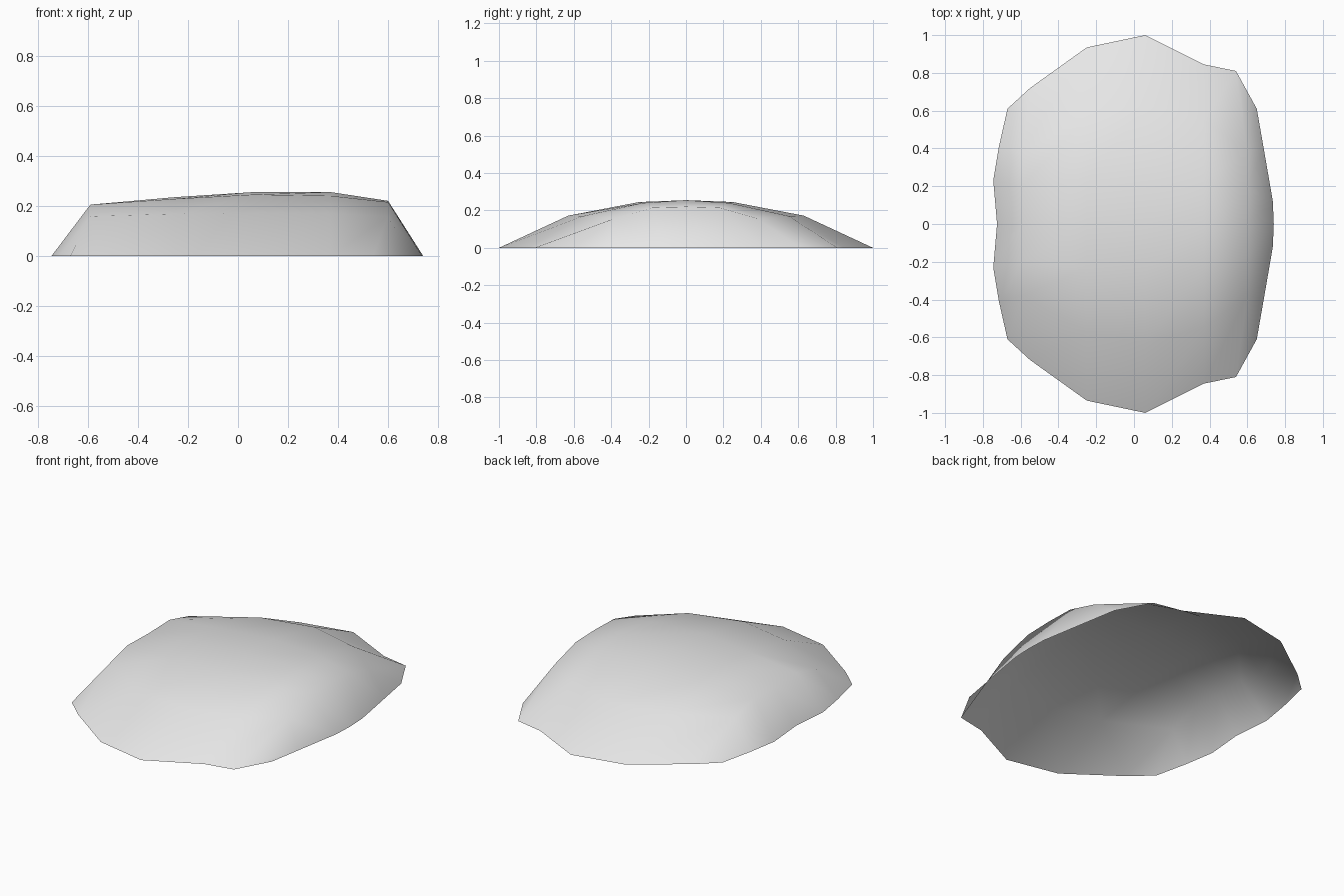
import bpy
import bmesh
from mathutils import Vector

default_cube = bpy.data.objects.get("Cube")
if default_cube:
    bpy.data.objects.remove(default_cube, do_unlink=True)


def flat_material(name, color):
    material = bpy.data.materials.new(name)
    material.use_nodes = True
    material.diffuse_color = color
    material.node_tree.nodes["Principled BSDF"].inputs["Base Color"].default_value = color
    return material


# Half of the shell as cross ribs, each running from the centre line to the end rim
right_rim = [(-0.725, 0, 0), (-0.745, 0.23, 0), (-0.715, 0.41, 0), (-0.67, 0.61, 0)]
left_rim = [(0.74, 0, 0), (0.735, 0.12, 0), (0.685, 0.41, 0), (0.65, 0.61, 0)]


def inner_rib(x, crown_z, mid_y, mid_z, shoulder_y, shoulder_z, end_x, end_y):
    return [(x, 0, crown_z), (x, mid_y, mid_z),
            (x, shoulder_y, shoulder_z), (end_x, end_y, 0)]


ribs = [
    right_rim,
    inner_rib(-0.59, 0.2, 0.2, 0.205, 0.38, 0.158, -0.55, 0.72),
    inner_rib(-0.25, 0.235, 0.23, 0.228, 0.57, 0.168, -0.25, 0.935),
    inner_rib(0.06, 0.255, 0.25, 0.245, 0.63, 0.172, 0.06, 1),
    inner_rib(0.37, 0.255, 0.23, 0.24, 0.55, 0.17, 0.37, 0.845),
    inner_rib(0.6, 0.22, 0.18, 0.215, 0.38, 0.158, 0.54, 0.81),
    left_rim,
]

# Thin open shell, with the ribs mirrored front to back and bridged by quads
bm = bmesh.new()
columns = []
for rib in ribs:
    front = [Vector((x, -y, z)) for x, y, z in reversed(rib[1:])]
    back = [Vector(point) for point in rib]
    columns.append([bm.verts.new(point) for point in front + back])

for near, far in zip(columns, columns[1:]):
    for j in range(len(near) - 1):
        face = bm.faces.new((near[j], far[j], far[j + 1], near[j + 1]))
        face.smooth = True

bm.normal_update()
mesh = bpy.data.meshes.new("domed_shell")
bm.to_mesh(mesh)
bm.free()
mesh.materials.append(flat_material("light_grey", (0.8, 0.8, 0.8, 1)))

shell = bpy.data.objects.new("domed_shell", mesh)
bpy.context.collection.objects.link(shell)
